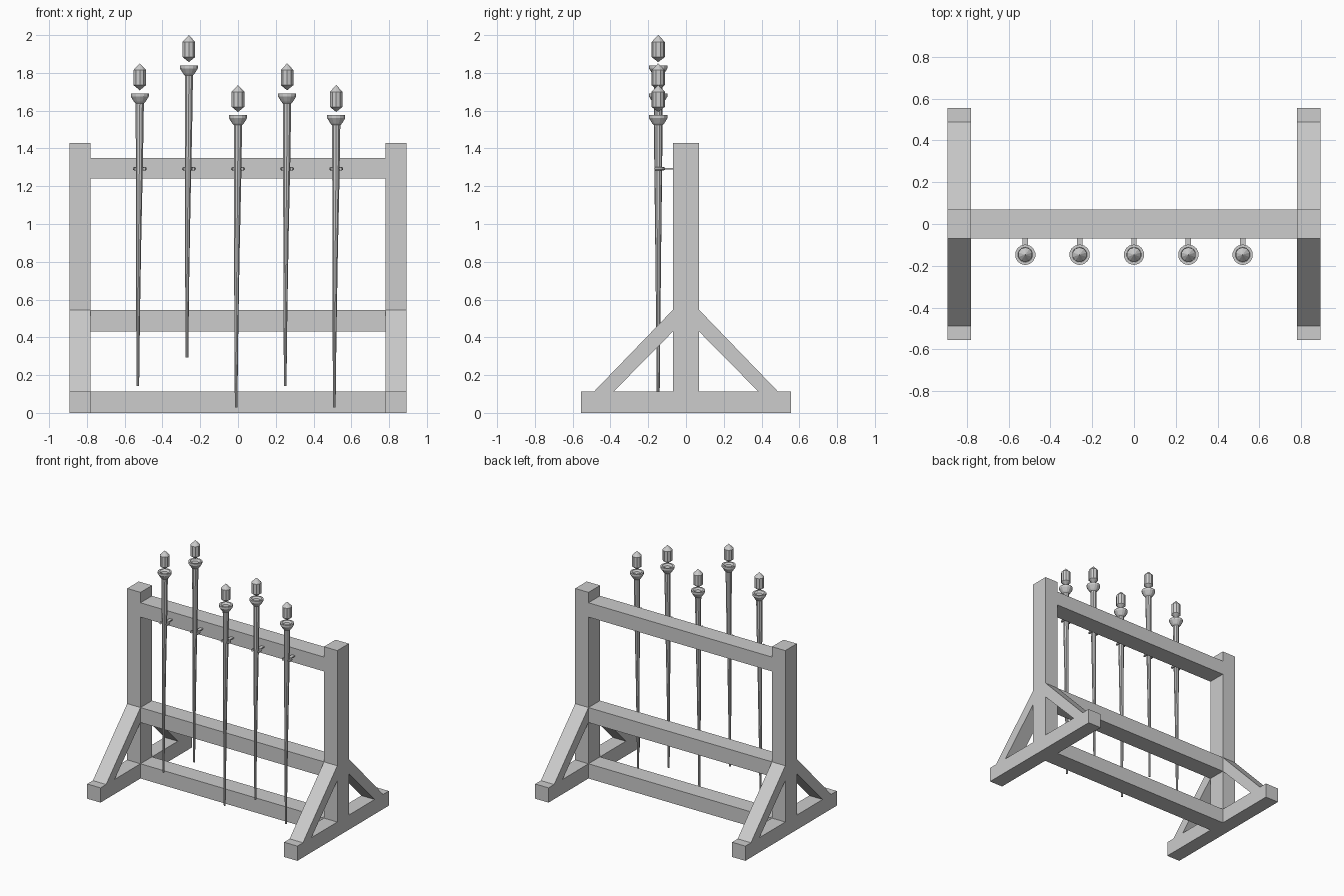
import bpy, bmesh, math
from mathutils import Vector

if "Cube" in bpy.data.objects:
    bpy.data.objects.remove(bpy.data.objects["Cube"])

grey = bpy.data.materials.new("plain grey")
grey.diffuse_color = (0.604, 0.604, 0.604, 1)
grey.use_nodes = True
grey.node_tree.nodes["Principled BSDF"].inputs["Base Color"].default_value = grey.diffuse_color


def finish(name, bm, smooth=False):
    bmesh.ops.recalc_face_normals(bm, faces=bm.faces)
    me = bpy.data.meshes.new(name)
    bm.to_mesh(me)
    bm.free()
    me.materials.append(grey)
    ob = bpy.data.objects.new(name, me)
    bpy.context.collection.objects.link(ob)
    if smooth:
        bpy.ops.object.select_all(action='DESELECT')
        ob.select_set(True)
        bpy.context.view_layer.objects.active = ob
        bpy.ops.object.shade_smooth_by_angle(angle=math.radians(35))
    return ob


def box(name, x0, x1, y0, y1, z0, z1):
    bm = bmesh.new()
    bmesh.ops.create_cube(bm, size=1)
    for v in bm.verts:
        v.co = Vector(((x0 + x1) / 2 + v.co.x * (x1 - x0),
                       (y0 + y1) / 2 + v.co.y * (y1 - y0),
                       (z0 + z1) / 2 + v.co.z * (z1 - z0)))
    return finish(name, bm)


def skin(bm, rings, closed_ends=True):
    """Join successive loops of points into a tube."""
    loops = [[bm.verts.new(p) for p in r] for r in rings]
    n = len(loops[0])
    for a, b in zip(loops, loops[1:]):
        for i in range(n):
            j = (i + 1) % n
            bm.faces.new((a[i], a[j], b[j], b[i]))
    if closed_ends:
        bm.faces.new(loops[0])
        bm.faces.new(loops[-1])


def lathe(name, profile, sides, x, y, z, smooth=False):
    """Profile points are (radius, height, x shift)."""
    bm = bmesh.new()
    skin(bm, [[(x + s + r * math.cos(math.tau * (i + .5) / sides),
                y + r * math.sin(math.tau * (i + .5) / sides), z + h)
               for i in range(sides)] for r, h, s in profile])
    bmesh.ops.remove_doubles(bm, verts=bm.verts, dist=0.0002)
    return finish(name, bm, smooth)


# Side frames: foot, post and two diagonal braces
for side, s in (("left", -1), ("right", 1)):
    x0, x1 = sorted((s * 0.78, s * 0.893))
    box(side + "_foot", x0, x1, -0.555, 0.555, 0, 0.113)
    box(side + "_post", x0, x1, -0.07, 0.07, 0.113, 1.43)
    for end, d in (("front", -1), ("back", 1)):
        bm = bmesh.new()
        prof = [(0.07, 0.545), (0.487, 0.113), (0.383, 0.113), (0.07, 0.43)]
        skin(bm, [[(x, d * y, z) for y, z in prof] for x in (x0, x1)])
        finish(f"{side}_{end}_brace", bm)

# Cross beams
for name, z0, z1 in (("bottom_beam", 0, 0.113), ("middle_beam", 0.43, 0.545),
                     ("top_beam", 1.24, 1.35)):
    box(name, -0.78, 0.78, -0.07, 0.07, z0, z1)

# Staffs held by open clips on the top beam
Y = -0.147
shaft = [(0.007, 0, -0.010), (0.011, 0.4, -0.009), (0.015, 0.8, -0.006),
         (0.020, 1.2, -0.002), (0.023, 1.51, 0)]
cup = [(0.023, 1.495, 0), (0.032, 1.505, 0), (0.049, 1.532, 0),
       (0.049, 1.548, 0), (0.036, 1.548, 0), (0.022, 1.538, 0)]
crystal = [(0.0001, 1.565, 0), (0.035, 1.592, 0), (0.035, 1.672, 0), (0.0001, 1.708, 0)]
for k, z in enumerate((0.143, 0.292, 0.028, 0.143, 0.028)):
    x = -0.52 + 0.26 * k
    n = k + 1
    lathe(f"staff_shaft_{n}", shaft, 10, x, Y, z, True)
    lathe(f"staff_cup_{n}", cup, 14, x, Y, z)
    lathe(f"staff_crystal_{n}", crystal, 10, x, Y, z)

    # Open ring of the clip, gap facing the front
    bm = bmesh.new()
    rings = []
    for i in range(15):
        a = math.radians(-35 + 250 * i / 14)
        rings.append([(x + (0.028 + 0.009 * math.cos(t)) * math.cos(a),
                       Y + (0.028 + 0.009 * math.cos(t)) * math.sin(a),
                       1.292 + 0.009 * math.sin(t))
                      for t in (math.tau * j / 8 for j in range(8))])
    skin(bm, rings)
    finish(f"clip_ring_{n}", bm, True)
    box(f"clip_stem_{n}", x - 0.013, x + 0.013, -0.115, -0.068, 1.288, 1.296)
